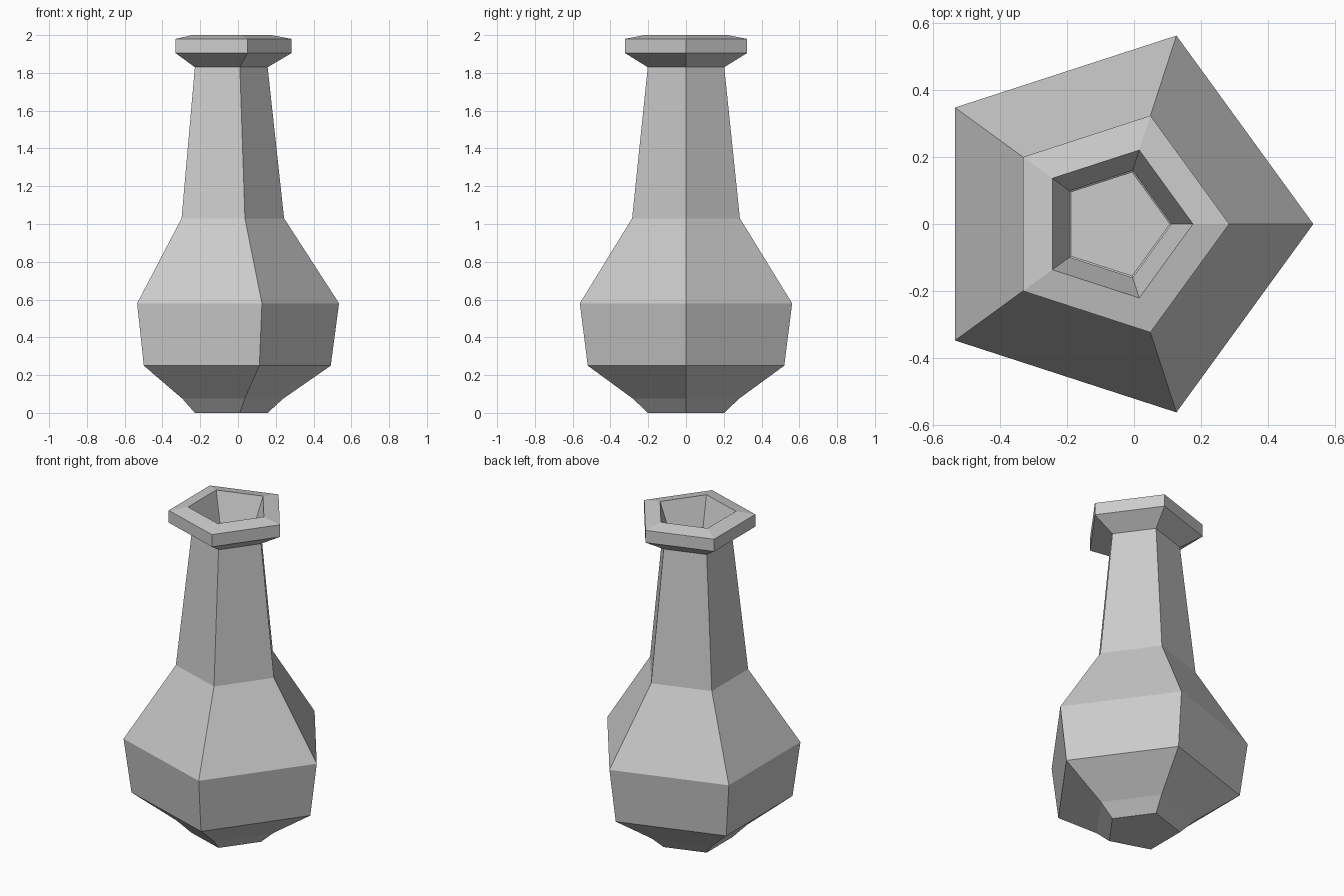
import bpy, bmesh
from math import cos, sin, tau

if "Cube" in bpy.data.objects:
    bpy.data.objects.remove(bpy.data.objects["Cube"])

SIDES = 5
CENTRE_X = -0.056   # puts the pentagon's bounding box on the origin

# Profile (radius, height): outer wall going up, then inner wall going down
outer = [(0.213, 0), (0.295, 0.075), (0.547, 0.25), (0.591, 0.58), (0.30, 1.03),
         (0.213, 1.83), (0.34, 1.905), (0.34, 1.98)]
inner = [(0.232, 2.0), (0.168, 1.83), (0.25, 1.02), (0.54, 0.57),
         (0.50, 0.27), (0.26, 0.11), (0.163, 0.05)]


def lathe(name, profile):
    bm = bmesh.new()
    rings = [[bm.verts.new((CENTRE_X + r * cos(tau * i / SIDES), r * sin(tau * i / SIDES), z))
              for i in range(SIDES)] for r, z in profile]
    for a, b in zip(rings, rings[1:]):
        for i in range(SIDES):
            j = (i + 1) % SIDES
            bm.faces.new((a[i], a[j], b[j], b[i]))
    bm.faces.new(rings[0][::-1])   # underside
    bm.faces.new(rings[-1])        # inner floor
    mesh = bpy.data.meshes.new(name)
    bm.to_mesh(mesh)
    bm.free()
    obj = bpy.data.objects.new(name, mesh)
    bpy.context.collection.objects.link(obj)
    return obj


# Hollow five-sided bottle with a flared lip
lathe("bottle", outer + inner)
